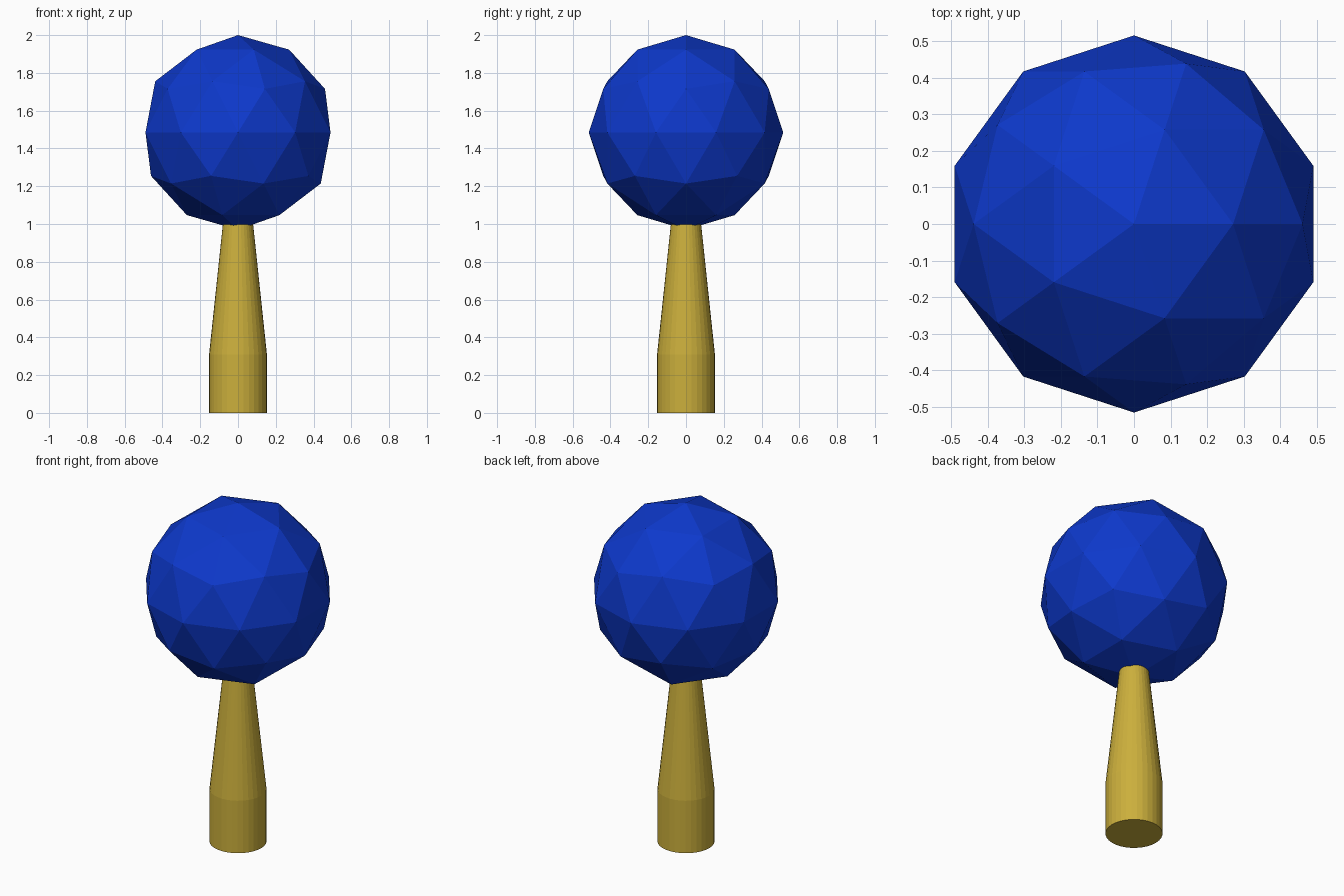
import bpy, bmesh
from math import cos, sin, tau

if "Cube" in bpy.data.objects:
    bpy.data.objects.remove(bpy.data.objects["Cube"])


def material(name, color):
    m = bpy.data.materials.new(name)
    m.diffuse_color = (*color, 1)
    m.use_nodes = True
    m.node_tree.nodes["Principled BSDF"].inputs["Base Color"].default_value = m.diffuse_color
    return m


def lathe(name, profile, sides, mat):
    """Flat-faced closed solid turned around z from (radius, z) points."""
    bm = bmesh.new()
    rings = [[bm.verts.new((r * cos(tau * i / sides), r * sin(tau * i / sides), z))
              for i in range(sides)] for r, z in profile]
    for low, high in zip(rings, rings[1:]):
        for i in range(sides):
            j = (i + 1) % sides
            bm.faces.new((low[i], low[j], high[j], high[i]))
    bm.faces.new(rings[0][::-1])
    bm.faces.new(rings[-1])
    mesh = bpy.data.meshes.new(name)
    bm.to_mesh(mesh)
    bm.free()
    obj = bpy.data.objects.new(name, mesh)
    bpy.context.collection.objects.link(obj)
    mesh.materials.append(mat)
    return obj


# Trunk: straight foot, then a taper that ends just inside the crown
lathe("trunk", [(0.153, 0), (0.153, 0.31), (0.08, 1.0)], 32,
      material("trunk_yellow", (0.60, 0.43, 0.045)))

# Crown: low-poly ball
R = 0.515
bpy.ops.mesh.primitive_ico_sphere_add(subdivisions=2, radius=R, location=(0, 0, 2 - R))
crown = bpy.context.object
crown.name = "crown"
crown.data.materials.append(material("crown_blue", (0.004, 0.04, 0.6)))
